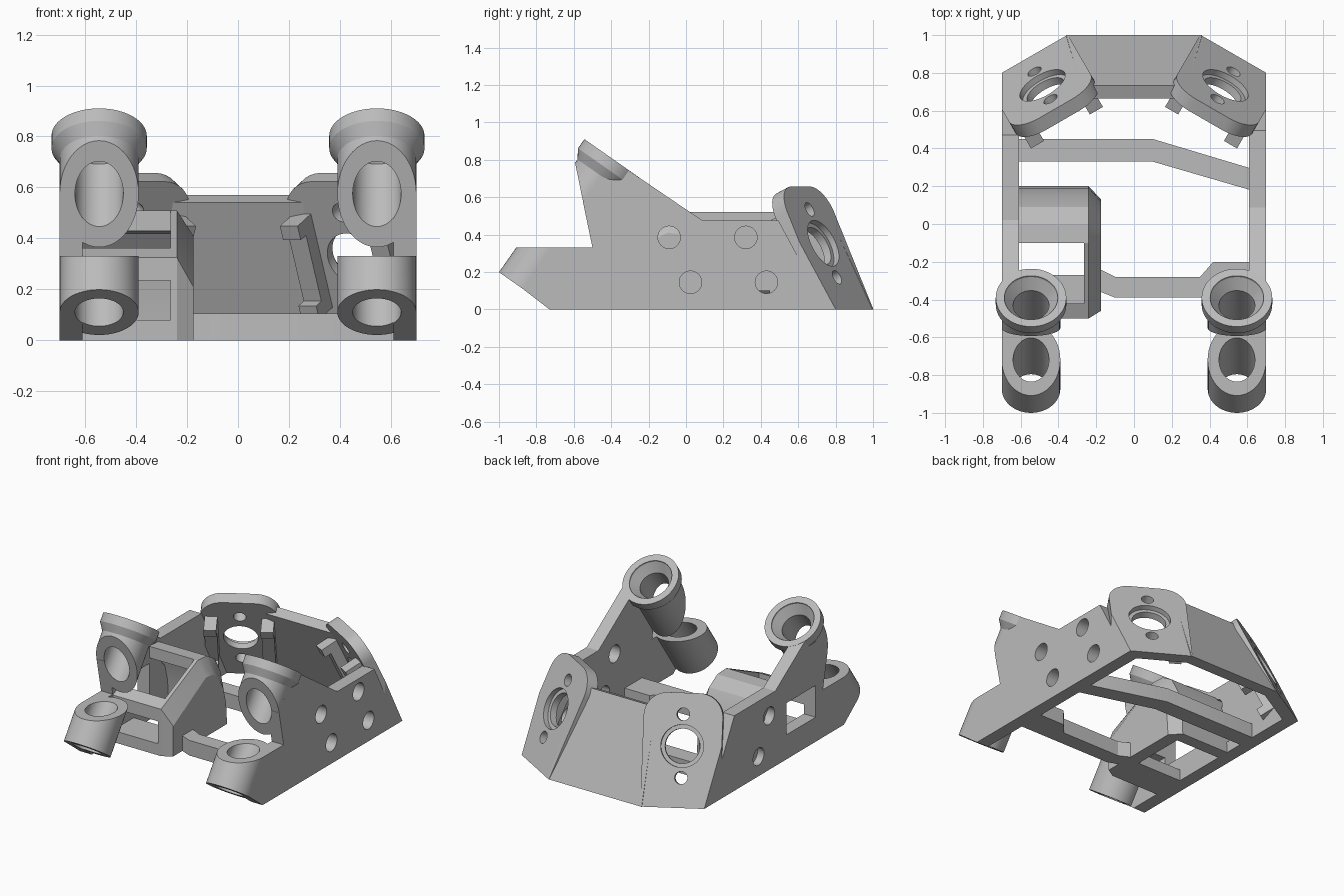
import bpy, bmesh, math
from mathutils import Matrix, Vector

if "Cube" in bpy.data.objects:
    bpy.data.objects.remove(bpy.data.objects["Cube"])

grey = bpy.data.materials.new("plain grey")
grey.use_nodes = True
GREY = (0.5, 0.5, 0.5, 1)
grey.diffuse_color = GREY
grey.node_tree.nodes["Principled BSDF"].inputs["Base Color"].default_value = GREY

PLAN = Matrix.Identity(4)
SIDE = Matrix(((0, 0, 1, 0), (1, 0, 0, 0), (0, 1, 0, 0), (0, 0, 0, 1)))  # (y, z) drawn, x deep


def finish(bm, name):
    bmesh.ops.recalc_face_normals(bm, faces=bm.faces)
    mesh = bpy.data.meshes.new(name)
    bm.to_mesh(mesh)
    bm.free()
    mesh.materials.append(grey)
    obj = bpy.data.objects.new(name, mesh)
    bpy.context.scene.collection.objects.link(obj)
    return obj


def loft(name, rings):
    """Closed solid through rings of equal point count."""
    bm = bmesh.new()
    loops = [[bm.verts.new(p) for p in ring] for ring in rings]
    n = len(loops[0])
    for a, b in zip(loops, loops[1:]):
        for i in range(n):
            j = (i + 1) % n
            bm.faces.new((a[i], a[j], b[j], b[i]))
    bm.faces.new(loops[0])
    bm.faces.new(loops[-1])
    return finish(bm, name)


def prism(name, outline, lo, hi, frame=PLAN):
    return loft(name, [[frame @ Vector((a, b, d)) for a, b in outline] for d in (lo, hi)])


def box(name, a, b, c, frame=PLAN):
    return prism(name, [(a[0], b[0]), (a[1], b[0]), (a[1], b[1]), (a[0], b[1])], c[0], c[1], frame)


def rod(name, start, axis, radii, stops, segs=48):
    """Round solid with given radii at distances along an axis."""
    turn = Vector(axis).to_track_quat("Z", "Y").to_matrix().to_4x4()
    frame = Matrix.Translation(start) @ turn
    angles = [math.tau * i / segs for i in range(segs)]
    return loft(name, [[frame @ Vector((r * math.cos(t), r * math.sin(t), d)) for t in angles]
                       for r, d in zip(radii, stops)])


def boolean(obj, tools, op="DIFFERENCE", keep=False):
    for tool in tools:
        tool.hide_render = True
        mod = obj.modifiers.new("cut", "BOOLEAN")
        mod.operation, mod.solver, mod.object = op, "EXACT", tool
    dg = bpy.context.evaluated_depsgraph_get()
    mesh = bpy.data.meshes.new_from_object(obj.evaluated_get(dg))
    obj.modifiers.clear()
    obj.data = mesh
    if not keep:
        for tool in tools:
            bpy.data.objects.remove(tool)


def clip(obj, point, normal):
    """Remove what lies on the normal's side of a plane and cap it."""
    bm = bmesh.new()
    bm.from_mesh(obj.data)
    res = bmesh.ops.bisect_plane(bm, geom=bm.verts[:] + bm.edges[:] + bm.faces[:],
                                 plane_co=point, plane_no=normal, clear_outer=True)
    edges = [e for e in res["geom_cut"] if isinstance(e, bmesh.types.BMEdge)]
    if edges:
        bmesh.ops.holes_fill(bm, edges=[e for e in bm.edges if e.is_boundary], sides=0)
    bmesh.ops.recalc_face_normals(bm, faces=bm.faces)
    bm.to_mesh(obj.data)
    bm.free()


# Shared tube direction, leaning back
AXIS = Vector((0, 0.574, 0.819))
TUBE_X, TUBE_R, BORE_R = 0.545, 0.155, 0.095
UPPER = Vector((0, -0.39, 0.803))
LOWER = Vector((0, -0.873, 0.11))

bolts = {1: [(-0.09, 0.385), (0.32, 0.385), (0.024, 0.145), (0.43, 0.145)],
         -1: [(0.09, 0.375), (0.205, 0.136)]}

for s, side in ((1, "left"), (-1, "right")):
    off = Vector((s * TUBE_X, 0, 0))

    # Side wall
    top = 0.475 if s > 0 else 0.52
    outline = [(-0.73, 0), (-0.873, 0.11), (-0.72, 0.33), (-0.5, 0.33), (-0.55, 0.57),
               (-0.4, 0.79), (-0.37, 0.786), (-0.39 + (0.80 - top) / 0.68, top),
               (0.75 - 0.538 * top, top), (0.75, 0)]
    wall = prism(side + "_side_wall", outline, s * 0.61, s * 0.70, SIDE)
    holes = [rod("bolt_cutter", (s * 0.5, y, z), (s, 0, 0), (0.06, 0.06), (0, 0.4), 32)
             for y, z in bolts[s]]
    if s < 0:
        holes.append(box("window_cutter", (-0.42, -0.1), (0.17, 0.39), (-0.8, -0.5), SIDE))

    # Lower tube, flat on top
    low = rod(side + "_lower_tube", LOWER + off, AXIS, (TUBE_R,) * 2, (0, 0.7))
    clip(low, (0, 0, 0.33), (0, 0, 1))
    low_bore = rod("bore_cutter", LOWER + off, AXIS, (BORE_R,) * 2, (-0.1, 0.5))
    boolean(low, [low_bore], keep=True)

    # Upper flanged tube, cut off by the steep front plane
    up = rod(side + "_upper_tube", UPPER + off, AXIS,
             (TUBE_R, TUBE_R, 0.187, 0.187), (-0.8, -0.11, -0.06, 0))
    clip(up, (0, -0.59, 0.77), (0, -0.98, -0.2))
    up_bore = rod("bore_cutter", UPPER + off, AXIS,
                  (BORE_R, BORE_R, 0.14, 0.15), (-0.55, -0.07, -0.01, 0.05))
    boolean(up, [up_bore], keep=True)
    boolean(wall, holes + [low_bore, up_bore])

    # Corner pad frame: along, up the slope, outward
    n = Vector((s * 0.5, 0.866, 0))
    tilt = math.radians(25)
    c, sn = math.cos(tilt), math.sin(tilt)
    u = Vector((-s * 0.866, 0.5, 0))
    v = -n * sn + Vector((0, 0, c))
    w = n * c + Vector((0, 0, sn))
    pad_frame = Matrix.Translation((s * 0.567, 0.877, 0)) @ Matrix((u, v, w)).transposed().to_4x4()

    # Corner pad with rounded top
    r = 0.15
    arc = [math.radians(a) for a in range(0, 91, 10)]
    outline = [(-0.25, -0.1), (0.25, -0.1)]
    outline += [(0.25 - r + r * math.cos(t), 0.725 - r + r * math.sin(t)) for t in arc]
    outline += [(-0.25 + r - r * math.sin(t), 0.725 - r + r * math.cos(t)) for t in arc]
    pad = prism(side + "_corner_pad", outline, -0.08, 0, pad_frame)

    def pad_hole(along, radii, stops):
        return rod("pad_cutter", pad_frame @ Vector((0, along, 0)), w, radii, stops)

    boolean(pad, [pad_hole(0.39, (0.11, 0.11, 0.135, 0.135), (-0.2, -0.035, -0.034, 0.1))]
            + [pad_hole(0.39 + d, (0.04, 0.04), (-0.2, 0.1)) for d in (-0.2, 0.2)])
    parts = [pad]

    # Clip ribs behind the pad, with hooks at both ends
    for k, where in ((1, "inner"), (-1, "outer")):
        a = sorted((k * 0.14, k * 0.22))
        parts.append(box(f"{side}_{where}_rib", a, (0.18, 0.585), (-0.15, -0.07), pad_frame))
        for b, end in (((0.18, 0.24), "lower"), ((0.525, 0.585), "upper")):
            parts.append(box(f"{side}_{where}_{end}_hook", a, b, (-0.195, -0.14), pad_frame))
    for part in parts:
        clip(part, (s * 0.7, 0, 0), (s, 0, 0))
        clip(part, (0, 0, 0), (0, 0, -1))

# Leaning back wall, narrower at the top
t = math.tan(math.radians(25))
section = [(1, 0), (1 - t * 0.57, 0.57), (0.664, 0.54), (0.915, 0)]
loft("back_wall", [[(s * (0.36 - 0.14 * z), y, z) for y, z in section] for s in (-1, 1)])

# Floor bars
prism("middle_bar", [(-0.65, 0.33), (0.1, 0.33), (0.65, 0.17), (0.65, 0.285),
                     (0.1, 0.45), (-0.65, 0.45)], 0, 0.1)
prism("front_bar", [(-0.2, -0.35), (-0.1, -0.39), (0.38, -0.39), (0.65, -0.39), (0.65, -0.2),
                    (0.42, -0.2), (0.35, -0.28), (-0.1, -0.28), (-0.2, -0.23)], 0, 0.105)

# Hollow holder beside the right wall, open above and below
outer = [(-0.5, 0), (-0.5, 0.325), (-0.1, 0.51), (0, 0.505), (0.09, 0.45), (0.15, 0.34),
         (0.19, 0.18), (0.2, 0)]
edge = [(-0.5, 0), (-0.46, 0.21), (-0.1, 0.41), (-0.02, 0.4), (0.04, 0.35), (0.09, 0.26),
        (0.12, 0.14), (0.13, 0)]
edge[0] = (-0.46, 0)
holder = loft("holder", [[(x, y, z) for y, z in ring]
                         for x, ring in ((-0.65, outer), (-0.24, outer), (-0.175, edge))])
inner = [(-0.42, -0.1), (-0.42, 0.7), (-0.1, 0.7), (-0.1, 0.43), (0, 0.42), (0.06, 0.35),
         (0.1, 0.2), (0.12, -0.1)]
boolean(holder, [prism("holder_cutter", inner, -0.7, -0.265, SIDE),
                 box("slot_cutter", (-0.6, -0.3), (0.08, 0.235), (-0.61, -0.265), SIDE)])
box("holder_floor", (-0.62, -0.25), (-0.44, -0.27), (0, 0.08))

# Smooth the round parts, keep edges sharp
for obj in bpy.context.scene.collection.objects:
    if obj.type == "MESH":
        obj.data.shade_smooth()
        obj.data.set_sharp_from_angle(angle=math.radians(25))
